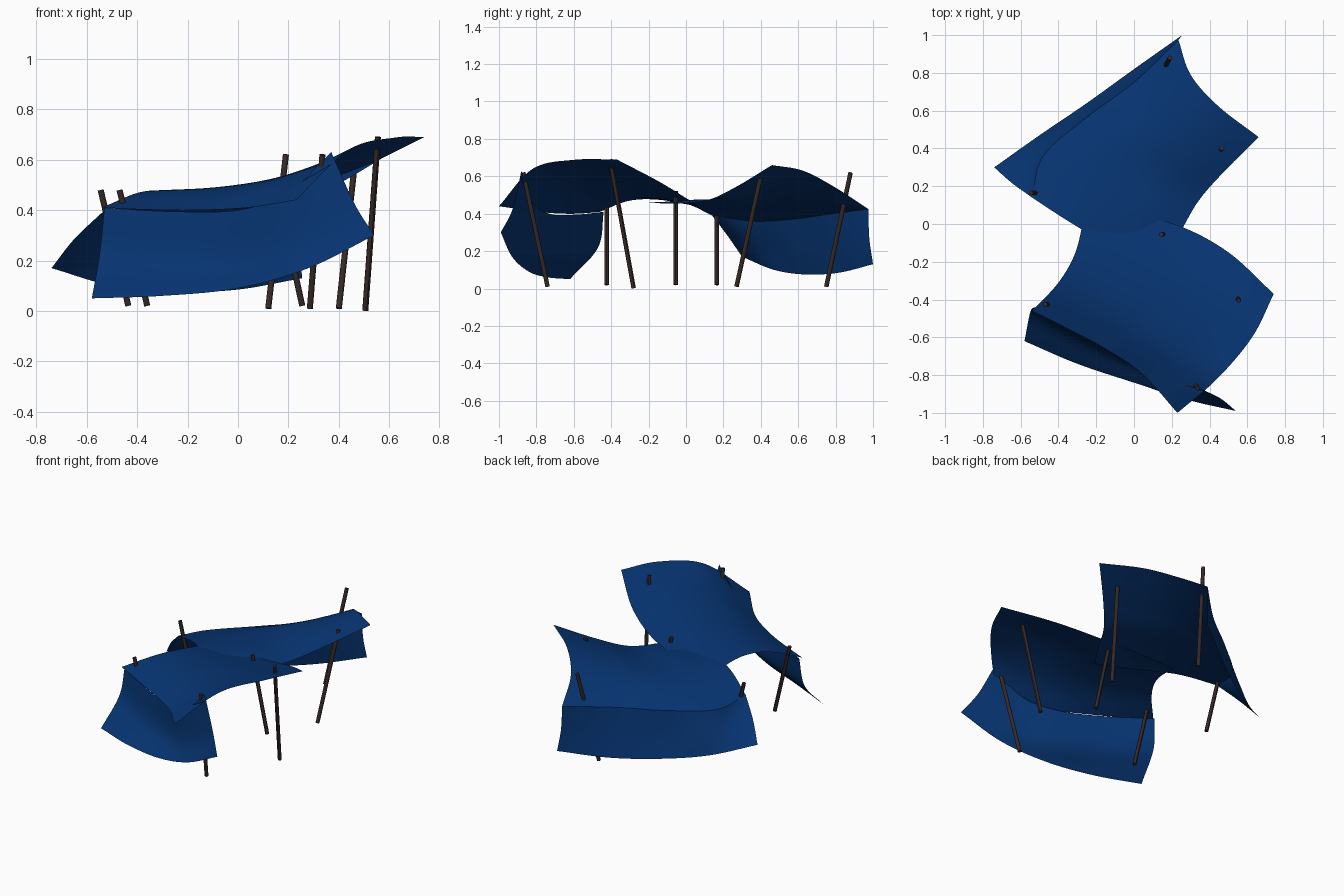
import bpy, bmesh
from mathutils import Vector

if "Cube" in bpy.data.objects:
    bpy.data.objects.remove(bpy.data.objects["Cube"])


def material(name, rgb):
    m = bpy.data.materials.new(name)
    m.diffuse_color = (*rgb, 1)
    m.use_nodes = True
    m.node_tree.nodes["Principled BSDF"].inputs["Base Color"].default_value = m.diffuse_color
    return m


BLUE = material("blue canvas", (0.002, 0.035, 0.17))
WOOD = material("dark wood", (0.036, 0.022, 0.020))


def spline(pts, t):
    """Point at t (0..1) on a smooth curve through pts."""
    n = len(pts) - 1
    i = min(int(t * n), n - 1)
    f = t * n - i
    p1, p2 = pts[i], pts[i + 1]
    p0 = pts[i - 1] if i > 0 else 2 * p1 - p2
    p3 = pts[i + 2] if i + 2 <= n else 2 * p2 - p1
    return 0.5 * (2 * p1 + (p2 - p0) * f + (2 * p0 - 5 * p1 + 4 * p2 - p3) * f * f
                  + (3 * p1 - p0 - 3 * p2 + p3) * f ** 3)


def sheet(name, rows, flip=False, nu=24, nv=36):
    """Thin cloth surface through a coarse grid of points."""
    rows = [[Vector(p) for p in r] for r in rows]
    bm = bmesh.new()
    grid = []
    for i in range(nu + 1):
        grid.append([])
        for j in range(nv + 1):
            across = [spline(r, j / nv) for r in rows]
            grid[-1].append(bm.verts.new(spline(across, i / nu)))
    for i in range(nu):
        for j in range(nv):
            f = bm.faces.new((grid[i][j], grid[i + 1][j],
                              grid[i + 1][j + 1], grid[i][j + 1]))
            f.smooth = True
            if flip:
                f.normal_flip()
    me = bpy.data.meshes.new(name)
    bm.to_mesh(me)
    bm.free()
    me.materials.append(BLUE)
    ob = bpy.data.objects.new(name, me)
    bpy.context.collection.objects.link(ob)


def pole(name, top, bottom, r=0.012):
    a, b = Vector(top), Vector(bottom)
    bpy.ops.mesh.primitive_cylinder_add(vertices=12, radius=r, depth=(a - b).length,
                                        location=(a + b) / 2)
    ob = bpy.context.object
    ob.name = name
    ob.rotation_mode = 'QUATERNION'
    ob.rotation_quaternion = (a - b).to_track_quat('Z', 'Y')
    ob.data.materials.append(WOOD)
    bpy.ops.object.shade_smooth_by_angle()


# Front tarp: roof whose pointed corner overhangs the wall below it
sheet("front_roof", [
    [(-.26, .06, .44), (-.02, .05, .452), (.24, -.01, .49), (.5, -.15, .575), (.74, -.37, .69)],
    [(-.31, -.15, .475), (-.06, -.22, .49), (.18, -.30, .53), (.40, -.43, .605), (.625, -.60, .688)],
    [(-.40, -.31, .468), (-.16, -.42, .475), (.06, -.53, .50), (.26, -.67, .555), (.44, -.82, .64)],
    [(-.54, -.46, .41), (-.36, -.55, .402), (-.17, -.65, .40), (.04, -.79, .41), (.23, -1.0, .44)]])
sheet("front_wall", [
    [(-.53, -.44, .41), (-.27, -.59, .395), (0, -.73, .40), (.20, -.83, .47), (.37, -.88, .63)],
    [(-.55, -.47, .22), (-.30, -.61, .20), (0, -.745, .20), (.22, -.85, .27), (.46, -.925, .43)],
    [(-.58, -.62, .05), (-.30, -.74, .06), (0, -.84, .09), (.28, -.93, .17), (.54, -.99, .30)]])

# Back tarp: roof and sloping wall sharing one crease
crease = [(-.54, .14, .39), (-.48, .36, .36), (-.25, .565, .37), (0, .75, .395), (.235, .975, .425)]
sheet("back_roof", [
    [(.12, -.23, .46), (.24, -.05, .455), (.34, .12, .475), (.47, .27, .545), (.66, .46, .66)],
    [(-.10, -.13, .46), (.02, .06, .475), (.14, .24, .485), (.28, .40, .545), (.445, .625, .63)],
    [(-.34, .01, .45), (-.24, .20, .445), (-.08, .40, .46), (.11, .56, .50), (.30, .79, .545)],
    crease], flip=True)
sheet("back_wall", [
    crease,
    [(-.65, .22, .285), (-.49, .43, .22), (-.25, .60, .21), (0, .785, .23), (.24, .98, .27)],
    [(-.74, .30, .17), (-.50, .47, .10), (-.25, .64, .075), (0, .82, .085), (.255, 1.0, .13)]],
    flip=True)

# Leaning poles (top, bottom)
poles = {
    "back_left_pole": ((-.545, .165, .48), (-.435, .165, .02)),
    "front_left_pole": ((-.47, -.425, .48), (-.36, -.425, .02)),
    "back_end_pole": ((.19, .88, .62), (.12, .75, .01)),
    "front_end_pole": ((.335, -.87, .62), (.285, -.74, .01)),
    "back_right_pole": ((.465, .40, .60), (.40, .27, .01)),
    "front_right_pole": ((.555, -.405, .69), (.505, -.28, .002)),
    "middle_pole": ((.145, -.055, .52), (.255, -.055, .02)),
}
for n, (t, b) in poles.items():
    pole(n, t, b)
